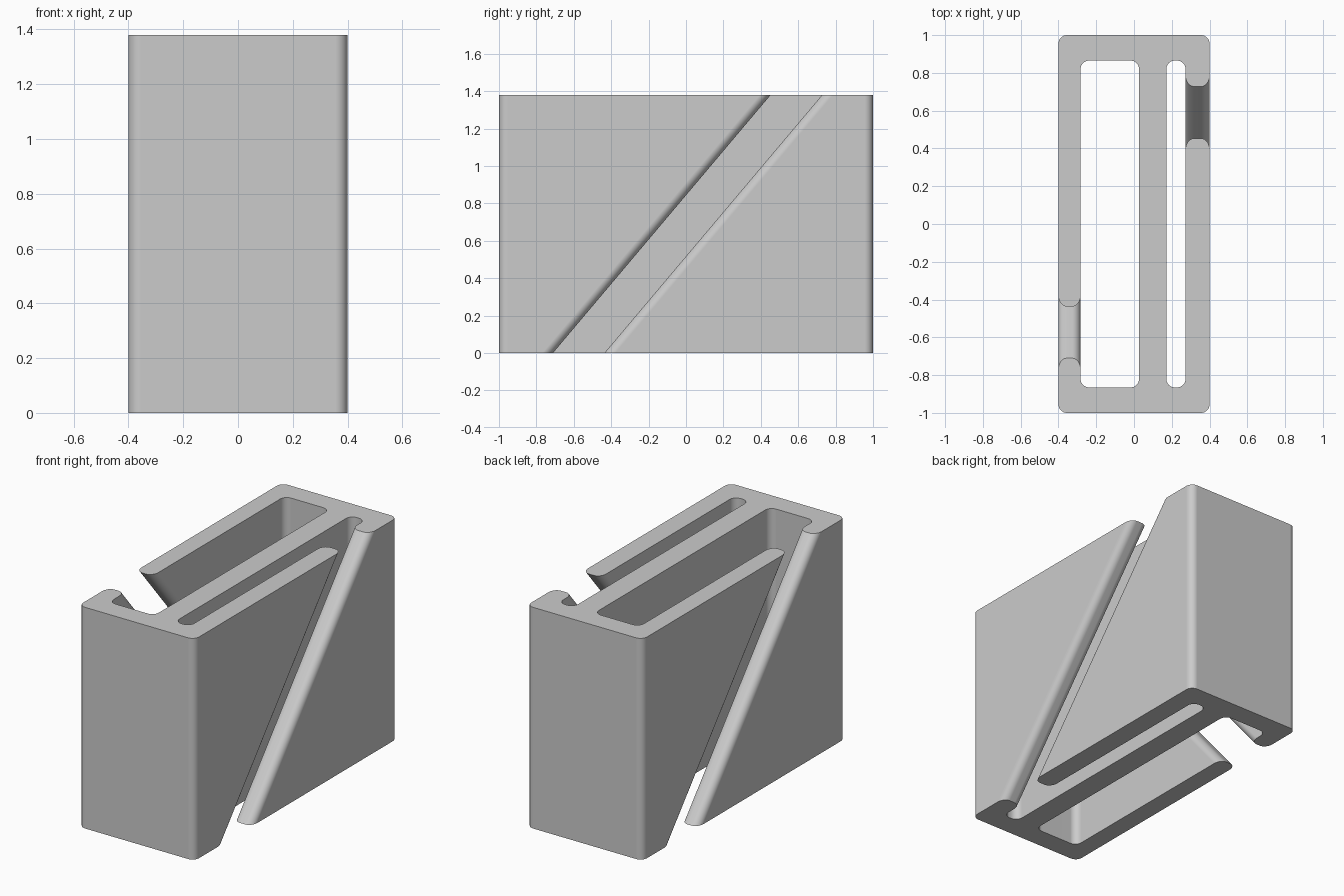
import bpy, bmesh
from math import sin, cos, pi

if "Cube" in bpy.data.objects:
    bpy.data.objects.remove(bpy.data.objects["Cube"])

HEIGHT, R, STEPS = 1.38, 0.045, 8
SLOPE = 1.164 / HEIGHT          # y travel per unit of height of the diagonal slots

grey = bpy.data.materials.new("light_grey")
grey.diffuse_color = (0.6, 0.6, 0.6, 1)
grey.use_nodes = True
grey.node_tree.nodes["Principled BSDF"].inputs["Base Color"].default_value = grey.diffuse_color


def prism(name, outline, z0, z1, slope=0.0):
    """Upright prism over an xy outline, sheared along y by slope."""
    bm = bmesh.new()
    low, high = ([bm.verts.new((x, y + slope * z, z)) for x, y in outline] for z in (z0, z1))
    bm.faces.new(low)
    bm.faces.new(high)
    n = len(outline)
    for i in range(n):
        j = (i + 1) % n
        bm.faces.new((low[i], low[j], high[j], high[i]))
    bmesh.ops.recalc_face_normals(bm, faces=bm.faces)
    mesh = bpy.data.meshes.new(name)
    bm.to_mesh(mesh)
    bm.free()
    mesh.materials.append(grey)
    ob = bpy.data.objects.new(name, mesh)
    bpy.context.collection.objects.link(ob)
    return ob


def rounded_rect(x0, x1, y0, y1):
    pts = []
    for k, (cx, cy) in enumerate(((x1 - R, y1 - R), (x0 + R, y1 - R),
                                  (x0 + R, y0 + R), (x1 - R, y0 + R))):
        for i in range(STEPS + 1):
            a = (k + i / STEPS) * pi / 2
            pts.append((cx + R * cos(a), cy + R * sin(a)))
    return pts


def flared_slot(x0, x1, y0, y1):
    """Gap through a wall x0..x1 whose lips are rounded on both wall faces."""
    ry, over = 0.058, 0.03
    arc = [(R * (1 - cos(i / STEPS * pi / 2)), ry * (1 - sin(i / STEPS * pi / 2)))
           for i in range(STEPS + 1)]
    lip = [(x1 + over, ry)] + [(x1 - dx, dy) for dx, dy in arc]
    lip += [(x0 + dx, dy) for dx, dy in reversed(arc)] + [(x0 - over, ry)]
    return [(x, y1 + d) for x, d in lip] + [(x, y0 - d) for x, d in reversed(lip)]


# Rounded block
body = prism("clip_body", rounded_rect(-0.4, 0.4, -1, 1), 0, HEIGHT)

# Two vertical channels and one diagonal gap in each side wall
cutters = [
    prism("wide_channel_cutter", rounded_rect(-0.283, 0.027, -0.865, 0.865), -0.1, HEIGHT + 0.1),
    prism("narrow_channel_cutter", rounded_rect(0.171, 0.273, -0.865, 0.865), -0.1, HEIGHT + 0.1),
    prism("right_gap_cutter", flared_slot(0.273, 0.4, -0.711, -0.436), -0.05, HEIGHT + 0.05, SLOPE),
    prism("left_gap_cutter", flared_slot(-0.4, -0.283, 0.454, 0.727), -0.05, HEIGHT + 0.05, -SLOPE),
]
bpy.context.view_layer.objects.active = body
body.select_set(True)
for cutter in cutters:
    mod = body.modifiers.new("cut", 'BOOLEAN')
    mod.operation, mod.solver, mod.object = 'DIFFERENCE', 'EXACT', cutter
    bpy.ops.object.modifier_apply(modifier=mod.name)
    bpy.data.objects.remove(cutter)

# Smooth fillets, crisp edges, flat large faces
bpy.ops.object.shade_smooth_by_angle(angle=pi / 6)
weighted = body.modifiers.new("flat_faces", 'WEIGHTED_NORMAL')
weighted.keep_sharp = True
